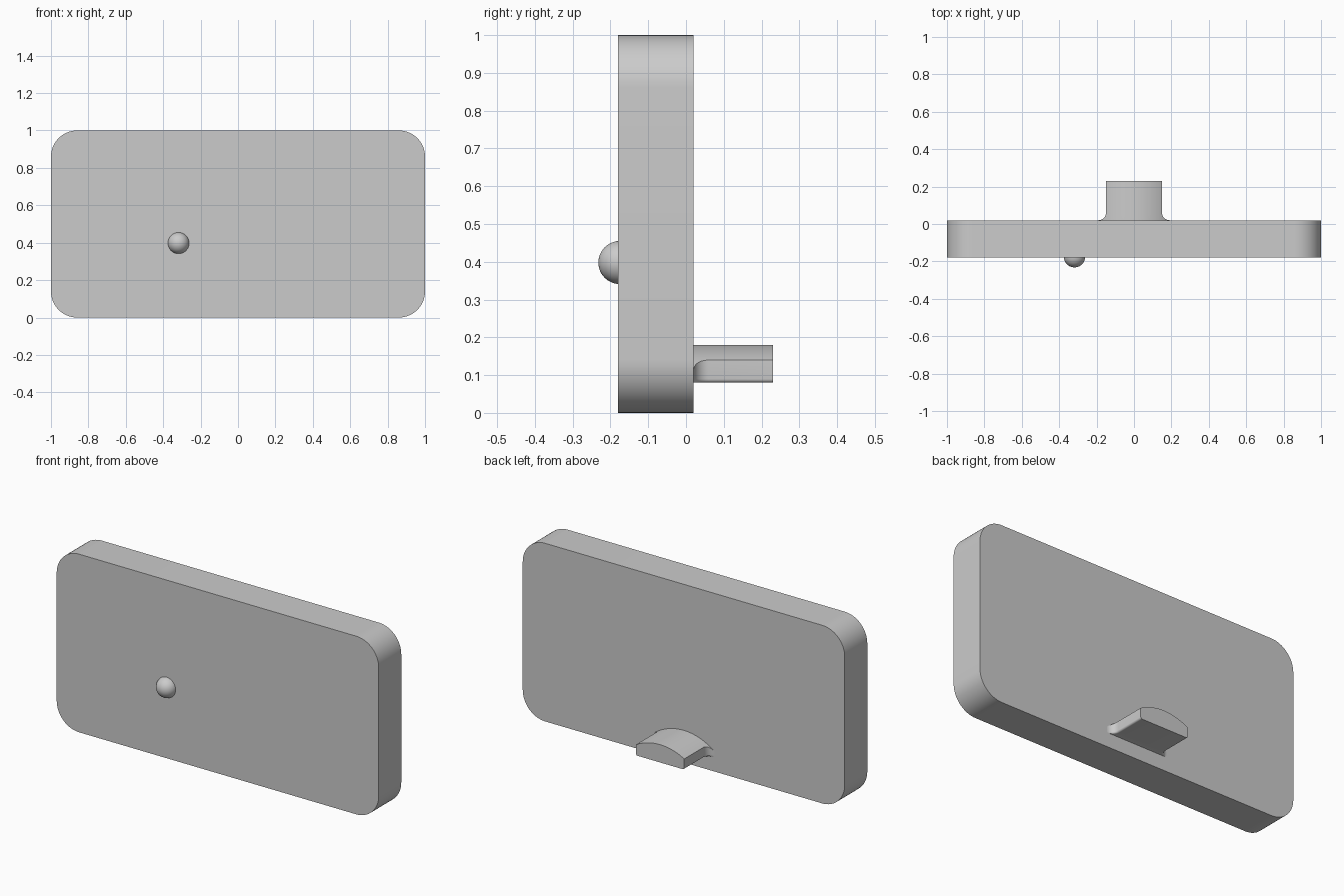
import bpy
import bmesh
from math import sin, cos, pi, sqrt, radians

cube = bpy.data.objects.get("Cube")
if cube:
    bpy.data.objects.remove(cube, do_unlink=True)

# Single grey finish
GREY = (0.6, 0.6, 0.6, 1.0)
grey = bpy.data.materials.new("plain_grey")
grey.use_nodes = True
grey.diffuse_color = GREY
grey.node_tree.nodes["Principled BSDF"].inputs["Base Color"].default_value = GREY


def arc(cx, cz, r, start, end, steps):
    """Points on a circular arc, angles in degrees."""
    angles = [radians(start + (end - start) * i / steps) for i in range(steps + 1)]
    return [(cx + r * cos(a), cz + r * sin(a)) for a in angles]


def loft(name, sections):
    """Skin a solid through (y, outline) sections with matching x-z outlines."""
    bm = bmesh.new()
    rings = [[bm.verts.new((x, y, z)) for x, z in outline] for y, outline in sections]
    n = len(rings[0])
    for a, b in zip(rings, rings[1:]):
        for i in range(n):
            j = (i + 1) % n
            bm.faces.new((a[i], a[j], b[j], b[i]))
    bm.faces.new(rings[0])
    bm.faces.new(rings[-1])
    bmesh.ops.recalc_face_normals(bm, faces=bm.faces)
    mesh = bpy.data.meshes.new(name)
    bm.to_mesh(mesh)
    bm.free()
    obj = bpy.data.objects.new(name, mesh)
    bpy.context.collection.objects.link(obj)
    finish(obj)


def finish(obj):
    obj.data.materials.append(grey)
    bpy.ops.object.select_all(action='DESELECT')
    obj.select_set(True)
    bpy.context.view_layer.objects.active = obj
    bpy.ops.object.shade_smooth_by_angle(angle=radians(30))


# Upright plate with rounded corners
FRONT, BACK = -0.18, 0.02
RADIUS = 0.14
outline = []
for k, (sx, top) in enumerate([(1, True), (-1, True), (-1, False), (1, False)]):
    cz = 1 - RADIUS if top else RADIUS
    outline += arc(sx * (1 - RADIUS), cz, RADIUS, 90 * k, 90 * k + 90, 16)
loft("plate", [(FRONT, outline), (BACK, outline)])

# Rear tab: arched top, flat base with softened edges, sides flaring into the plate
BASE, CROWN, ARCH = 0.08, 0.18, 0.3
HALF, FLARE, SOFT = 0.15, 0.04, 0.01


def tab_outline(half):
    steps = 24
    pts = []
    for i in range(steps + 1):
        x = half * (1 - 2 * i / steps)
        pts.append((x, CROWN - ARCH + sqrt(ARCH ** 2 - x ** 2)))
    pts += arc(-half + SOFT, BASE + SOFT, SOFT, 180, 270, 5)
    pts += arc(half - SOFT, BASE + SOFT, SOFT, 270, 360, 5)
    return pts


sections = []
for i in range(11):
    a = i / 10 * pi / 2
    y = BACK + FLARE * (1 - cos(a))
    sections.append((y, tab_outline(HALF + FLARE * (1 - sin(a)))))
sections.append((0.23, tab_outline(HALF)))
loft("rear_tab", sections)

# Round knob on the front face
bpy.ops.mesh.primitive_uv_sphere_add(segments=40, ring_count=24, radius=0.057,
                                     location=(-0.318, -0.175, 0.398))
knob = bpy.context.object
knob.name = "front_knob"
finish(knob)
